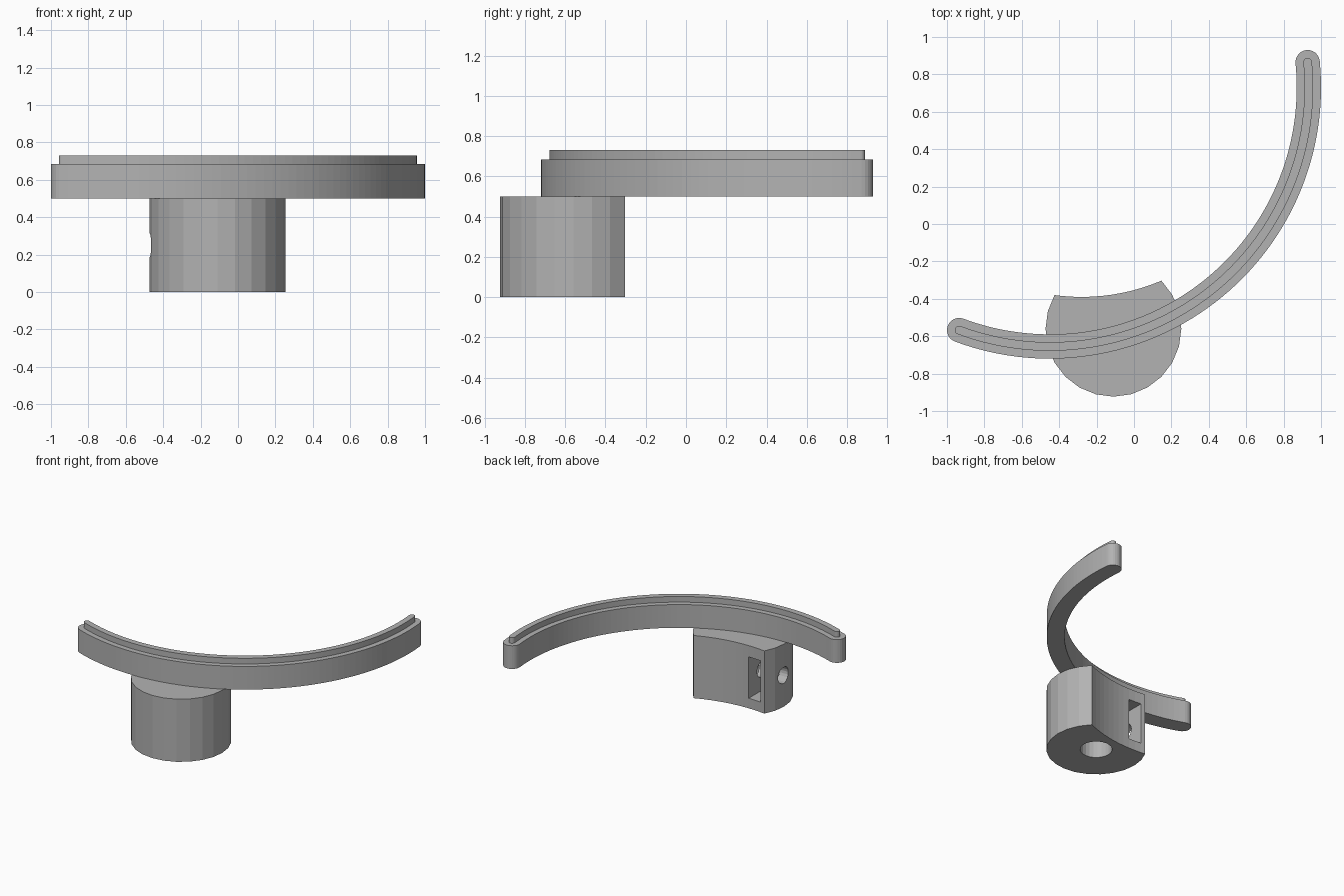
import bpy, bmesh
from math import cos, sin, pi, radians
from mathutils import Matrix, Vector

cube = bpy.data.objects.get("Cube")
if cube:
    bpy.data.objects.remove(cube, do_unlink=True)

GREY = (0.45, 0.45, 0.45, 1)
grey = bpy.data.materials.new("plain grey")
grey.use_nodes = True
grey.diffuse_color = GREY
grey.node_tree.nodes["Principled BSDF"].inputs["Base Color"].default_value = GREY


def prism(name, outline, z0, z1):
    """Extrude a counter-clockwise outline from z0 to z1."""
    bm = bmesh.new()
    face = bm.faces.new([bm.verts.new((x, y, z0)) for x, y in outline])
    new = bmesh.ops.extrude_face_region(bm, geom=[face])["geom"]
    bmesh.ops.translate(bm, vec=(0, 0, z1 - z0),
                        verts=[v for v in new if isinstance(v, bmesh.types.BMVert)])
    bmesh.ops.recalc_face_normals(bm, faces=bm.faces[:])
    mesh = bpy.data.meshes.new(name)
    bm.to_mesh(mesh)
    bm.free()
    mesh.materials.append(grey)
    obj = bpy.data.objects.new(name, mesh)
    bpy.context.collection.objects.link(obj)
    return obj


def arc(centre, radius, start, end, steps):
    return [(centre[0] + radius * cos(start + (end - start) * i / steps),
             centre[1] + radius * sin(start + (end - start) * i / steps))
            for i in range(steps + 1)]


def circle(centre, radius, sides):
    return arc(centre, radius, 0, 2 * pi, sides)[:-1]


def rounded_band(centre, radius, half, start, end):
    """Outline of a curved bar with round ends."""
    first, last = (arc(centre, radius, a, a, 1)[0] for a in (start, end))
    return (arc(centre, radius + half, start, end, 60)
            + arc(last, half, end, end + pi, 12)[1:-1]
            + arc(centre, radius - half, end, start, 60)
            + arc(first, half, start + pi, start + 2 * pi, 12)[1:-1])


def cut(target, cutter):
    cutter.hide_render = True
    mod = target.modifiers.new("cut", "BOOLEAN")
    mod.operation = "DIFFERENCE"
    mod.solver = "EXACT"
    mod.object = cutter
    bpy.context.view_layer.objects.active = target
    bpy.ops.object.modifier_apply(modifier=mod.name)
    bpy.data.objects.remove(cutter, do_unlink=True)


# Curved arm with a narrow rib along its top
ARM_CENTRE, ARM_RADIUS = (-0.45, 0.73), 1.385
START, END = radians(-110.5), radians(5.6)
prism("curved_arm", rounded_band(ARM_CENTRE, ARM_RADIUS, 0.065, START, END), 0.5, 0.685)
prism("top_rib", rounded_band(ARM_CENTRE, ARM_RADIUS, 0.023, START, END), 0.67, 0.73)

# Mounting block with a hollowed back
HUB = (-0.11, -0.56)
block = prism("mounting_block", circle(HUB, 0.363, 24), 0, 0.5)
cut(block, prism("back_cutter", circle((-0.28, 0.70), 1.09, 128), -0.1, 0.6))

# Blind post hole in the underside
cut(block, prism("post_hole_cutter", circle(HUB, 0.117, 24), -0.1, 0.42))

# Nut slot opening through the back
slot = [(-0.39, -0.72), (-0.28, -0.72), (-0.28, -0.2), (-0.39, -0.2)]
cut(block, prism("nut_slot_cutter", slot, 0.08, 0.41))

# Screw hole running sideways into the post hole
screw = prism("screw_hole_cutter", circle((0, 0), 0.065, 20), 0, 0.44)
screw.data.transform(Matrix.Translation(Vector((-0.55, HUB[1], 0.25)))
                     @ Matrix.Rotation(pi / 2, 4, "Y"))
bpy.context.view_layer.update()
cut(block, screw)
